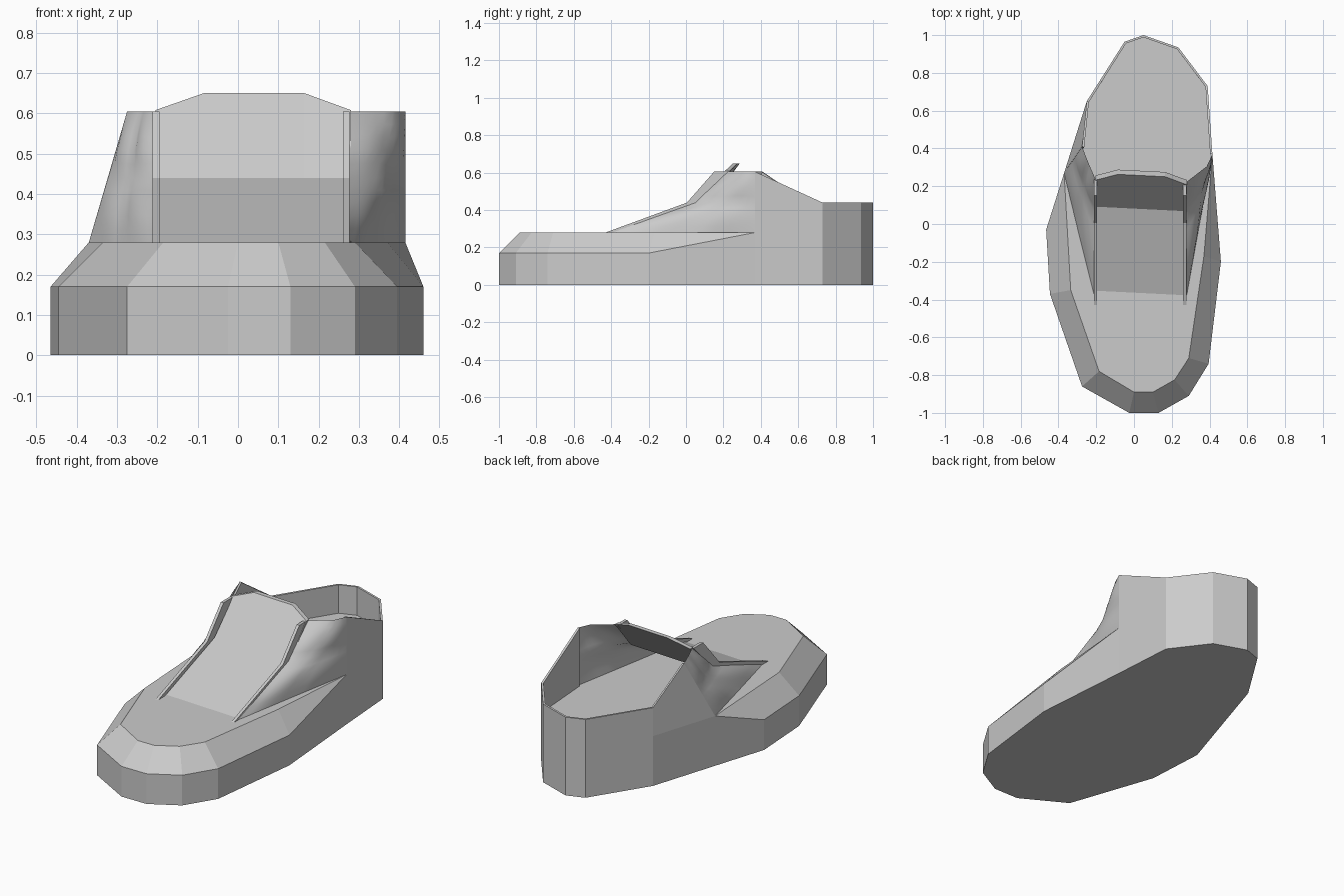
import bpy, bmesh
from math import sin, pi
from mathutils import Vector

if "Cube" in bpy.data.objects:
    bpy.data.objects.remove(bpy.data.objects["Cube"])


def make(name, verts, faces, smooth=False, thick=0, offset=-1):
    bm = bmesh.new()
    vs = [bm.verts.new(v) for v in verts]
    for f in faces:
        bm.faces.new([vs[i] for i in f])
    bmesh.ops.remove_doubles(bm, verts=bm.verts, dist=1e-4)
    bmesh.ops.recalc_face_normals(bm, faces=bm.faces)
    me = bpy.data.meshes.new(name)
    bm.to_mesh(me)
    bm.free()
    for p in me.polygons:
        p.use_smooth = smooth
    ob = bpy.data.objects.new(name, me)
    bpy.context.collection.objects.link(ob)
    if thick:
        m = ob.modifiers.new("thickness", 'SOLIDIFY')
        m.thickness, m.offset = thick, offset
    return ob


def prism(name, profile, x0, x1, skew=0):
    """Extrude a (y, z) profile from x0 to x1."""
    n = len(profile)
    verts = [(x0, y + skew, z) for y, z in profile] + [(x1, y - skew, z) for y, z in profile]
    faces = [range(n), range(n, 2 * n)]
    faces += [(i, (i + 1) % n, (i + 1) % n + n, i + n) for i in range(n)]
    return make(name, verts, faces)


LOW, MID, HIGH = 0.28, 0.44, 0.605

# Sole: outline, then the shoulder bevelled in to a flat footbed
heel = [(.415, .37), (.39, .73), (.235, .935), (.05, 1), (-.05, .965), (-.25, .65), (-.37, .27)]
fore = [(-.465, -.03), (-.445, -.37), (-.275, -.86), (-.025, -1), (.13, -1),
        (.29, -.91), (.395, -.74), (.46, -.2)]
inset = [(-.37, .27), (-.335, -.35), (-.185, -.78), (0, -.89), (.1, -.89),
         (.215, -.825), (.29, -.71), (.37, -.17)]
outline = heel + fore
n = len(outline)
verts = [(x, y, 0) for x, y in outline]
verts += [(x, y, LOW) for x, y in heel] + [(x, y, .17) for x, y in fore]
verts += [(x, y, LOW) for x, y in heel + inset]
faces = [range(n)]
for r in (0, n):
    faces += [(r + i, r + (i + 1) % n, r + n + (i + 1) % n, r + n + i) for i in range(n)]
bm_cap = [2 * n + i for i in range(n) if i != len(heel)]  # one inset point coincides
faces.append(bm_cap)
make("sole", verts, faces)

# Heel counter: thin wall standing on the sole
top = [(x, y, MID) for x, y in heel]
top[0] = (.415, .37, HIGH)
top[-1] = (-.275, .41, HIGH)
h = len(heel)
verts = [(x, y, LOW) for x, y in heel] + top
ob = make("heel_counter", verts, [(i, i + 1, i + 1 + h, i + h) for i in range(h - 1)])
ob.data.update()
# make sure the shell thickens inwards
wall = ob.data.polygons[2]
if wall.normal.y < 0:
    ob.data.flip_normals()
m = ob.modifiers.new("thickness", 'SOLIDIFY')
m.thickness, m.offset = .012, -1


# Quilted side panels: 2 x 2 pillows over a 3 x 3 control grid
def quilt(name, rows, side, div=5, puff=.012):
    g = [[Vector(p) for p in row] for row in rows]
    N = 2 * div
    verts = []
    for j in range(N + 1):
        for i in range(N + 1):
            a, b = min(i // div, 1), min(j // div, 1)
            u, v = i / div - a, j / div - b
            p = g[b][a].lerp(g[b][a + 1], u).lerp(g[b + 1][a].lerp(g[b + 1][a + 1], u), v)
            d = puff * sin(pi * u) * sin(pi * v)
            verts.append(p + Vector((side * .8, -.4, .45)) * d)
    w = N + 1
    faces = [(j * w + i, j * w + i + 1, (j + 1) * w + i + 1, (j + 1) * w + i)
             for j in range(N) for i in range(N)]
    make(name, verts, faces, smooth=True)


quilt("right_panel", [
    [(.275, -.40, LOW), (.345, -.01, LOW), (.415, .37, LOW)],
    [(.275, .05, MID), (.36, .17, MID), (.415, .37, MID)],
    [(.275, .22, HIGH), (.385, .305, HIGH), (.415, .37, HIGH)]], 1)
quilt("left_panel", [
    [(-.205, -.40, LOW), (-.29, -.06, LOW), (-.37, .27, LOW)],
    [(-.205, .05, MID), (-.27, .19, MID), (-.3225, .34, MID)],
    [(-.205, .24, HIGH), (-.24, .32, HIGH), (-.275, .41, HIGH)]], -1)

# Facing strips along the front edges of the panels
for name, x0, x1 in (("left_facing", -.212, -.195), ("right_facing", .26, .277)):
    prism(name, [(-.43, LOW), (.005, MID), (.15, HIGH), (.235, HIGH), (.07, MID), (-.37, LOW)], x0, x1)

# Tongue: folded plate with clipped top corners
xs = (-.205, -.085, .165, .28)
verts = []
for back in (0, .025):
    for k, x in enumerate(xs):
        s = back - .05 * (x - .03)
        mid = k in (1, 2)
        verts += [(x, -.365 + s, LOW), (x, .08 + s, MID),
                  (x, (.257 if mid else .22) + s, .65 if mid else .608)]
faces = []
for k in range(3):
    for r in range(2):
        q = [3 * k + r, 3 * k + 3 + r, 3 * k + 4 + r, 3 * k + 1 + r]
        faces += [q, [i + 12 for i in q]]
rim = [0, 1, 2, 5, 8, 11, 10, 9, 6, 3]
faces += [(a, b, b + 12, a + 12) for a, b in zip(rim, rim[1:] + rim[:1])]
make("tongue", verts, faces)
